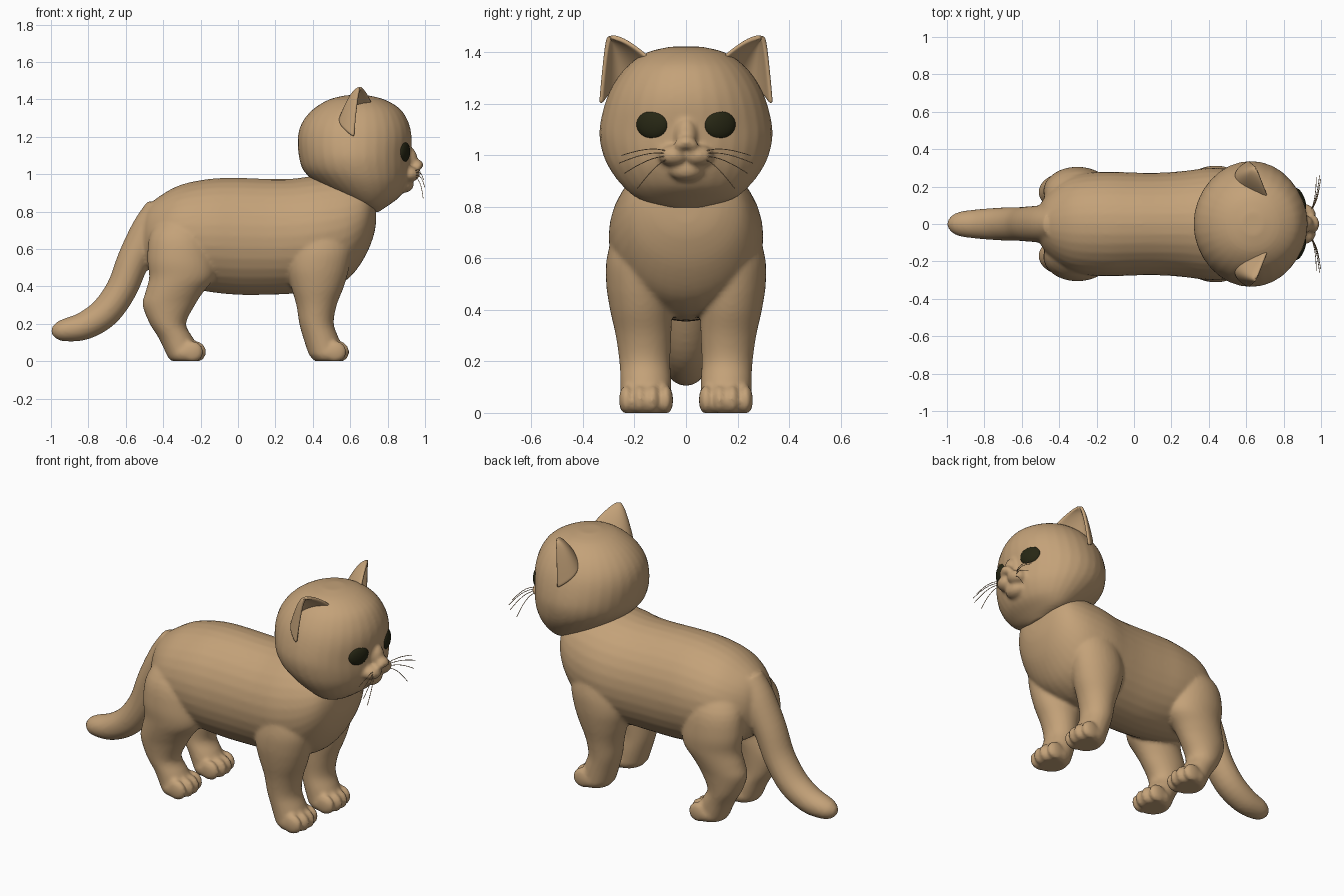
import bpy, bmesh, math
from mathutils import Vector, Matrix

if "Cube" in bpy.data.objects:
    bpy.data.objects.remove(bpy.data.objects["Cube"])


def material(name, rgb):
    m = bpy.data.materials.new(name)
    m.diffuse_color = (*rgb, 1)
    m.use_nodes = True
    m.node_tree.nodes["Principled BSDF"].inputs["Base Color"].default_value = m.diffuse_color
    return m


FUR = material("tan fur", (0.55, 0.36, 0.19))
DARK = material("dark eye", (0.02, 0.02, 0.007))


def spline(rows, n=4):
    """Catmull-Rom interpolation of rows of numbers."""
    out = []
    for i in range(len(rows) - 1):
        a, b = rows[max(i - 1, 0)], rows[i]
        c, d = rows[i + 1], rows[min(i + 2, len(rows) - 1)]
        for k in range(n):
            t = k / n
            out.append([0.5 * (2 * q + (r - p) * t + (2 * p - 5 * q + 4 * r - s) * t * t
                               + (3 * q - p - 3 * r + s) * t ** 3)
                        for p, q, r, s in zip(a, b, c, d)])
    return out + [list(rows[-1])]


def loft(bm, rings, sides=32):
    """Closed skin through rings of (centre, axis u, axis v)."""
    loops = []
    for c, u, v in rings:
        loops.append([bm.verts.new(c + u * math.cos(a) + v * math.sin(a))
                      for a in (2 * math.pi * i / sides for i in range(sides))])
    for a, b in zip(loops, loops[1:]):
        for i in range(sides):
            j = (i + 1) % sides
            bm.faces.new((a[i], a[j], b[j], b[i]))
    bm.faces.new(loops[0])
    bm.faces.new(loops[-1])


def upright(bm, rows, side=1):
    """Loft along z from rows (z, x, y, rx, ry)."""
    loft(bm, [(Vector((x, y * side, z)), Vector((rx, 0, 0)), Vector((0, ry, 0)))
              for z, x, y, rx, ry in spline(rows)])


def ball(bm, c, r, turn=0):
    mat = Matrix.Translation(c) @ Matrix.Rotation(turn, 4, 'Z') @ Matrix.Diagonal((*r, 1))
    bmesh.ops.create_uvsphere(bm, u_segments=32, v_segments=20, radius=1, matrix=mat)


def finish(bm, name, mat):
    bmesh.ops.recalc_face_normals(bm, faces=bm.faces[:])
    for f in bm.faces:
        f.smooth = True
    me = bpy.data.meshes.new(name)
    bm.to_mesh(me)
    bm.free()
    me.materials.append(mat)
    ob = bpy.data.objects.new(name, me)
    bpy.context.collection.objects.link(ob)
    return ob


def blend(ob, voxel, steps):
    """Fuse overlapping volumes into one soft skin."""
    r = ob.modifiers.new("fuse", 'REMESH')
    r.mode = 'VOXEL'
    r.voxel_size = voxel
    r.use_smooth_shade = True
    s = ob.modifiers.new("soften", 'SMOOTH')
    s.factor = 0.5
    s.iterations = steps


# Torso: x, top z, bottom z, half width
body = bmesh.new()
torso = [(-.52, .74, .57, .06), (-.48, .83, .50, .14), (-.40, .895, .44, .22),
         (-.30, .945, .40, .265), (-.15, .975, .37, .28), (0, .98, .355, .275),
         (.15, .975, .355, .275), (.28, .975, .36, .285), (.40, .99, .37, .30),
         (.50, 1.0, .39, .295), (.60, 1.0, .45, .27), (.68, .98, .56, .22),
         (.725, .93, .67, .14), (.738, .86, .74, .05)]
loft(body, [(Vector((x, 0, (t + b) / 2)), Vector((0, w, 0)), Vector((0, 0, (t - b) / 2)))
            for x, t, b, w in spline(torso)])

# Tail: x, z, radius in the side plane, radius across
tail = spline([(-.40, .80, .10, .09), (-.47, .70, .10, .10), (-.555, .55, .088, .095),
               (-.62, .39, .083, .09), (-.71, .262, .082, .088), (-.82, .19, .075, .08),
               (-.92, .167, .062, .068), (-.97, .165, .045, .048), (-.997, .168, .016, .016)])
rings = []
for i, (x, z, r, w) in enumerate(tail):
    a, b = tail[max(i - 1, 0)], tail[min(i + 1, len(tail) - 1)]
    d = Vector((b[0] - a[0], 0, b[1] - a[1])).normalized()
    rings.append((Vector((x, 0, z)), Vector((-d.z, 0, d.x)) * r, Vector((0, w, 0))))
loft(body, rings)

# Legs: z, x, y, rx, ry
front_leg = [(.78, .46, .13, .08, .06), (.70, .45, .17, .14, .105), (.60, .445, .183, .165, .125),
             (.50, .43, .185, .165, .125), (.40, .425, .175, .142, .12), (.30, .42, .165, .108, .108),
             (.20, .42, .16, .092, .099), (.12, .445, .156, .095, .099), (.03, .475, .155, .095, .10)]
hind_leg = [(.80, -.31, .10, .09, .09), (.68, -.31, .155, .16, .125), (.55, -.305, .175, .18, .13),
            (.45, -.30, .18, .175, .12), (.37, -.34, .175, .155, .11), (.30, -.37, .17, .14, .10),
            (.20, -.375, .165, .097, .092), (.12, -.33, .158, .092, .092), (.03, -.29, .155, .09, .095)]
for side in (1, -1):
    for rows, px in ((front_leg, .485), (hind_leg, -.28)):
        upright(body, rows, side)
        ball(body, (px, .155 * side, .045), (.10, .104, .07))
        for k in range(4):
            dy = (k - 1.5) * .051
            ball(body, (px + .058 - abs(dy) * .3, .155 * side + dy, .05), (.06, .029, .058))
for v in body.verts:          # flat soles
    v.co.z = max(v.co.z, 0)
blend(finish(body, "body", FUR), .011, 5)

# Head: z, back x, front x, half width
head = bmesh.new()
skull = [(.797, .70, .75, .06), (.83, .62, .80, .18), (.88, .52, .865, .245), (.95, .42, .905, .298),
         (1.02, .35, .92, .327), (1.10, .325, .922, .336), (1.20, .32, .928, .315),
         (1.28, .345, .91, .28), (1.35, .405, .865, .225), (1.40, .49, .78, .15), (1.422, .58, .69, .06)]
upright(head, [(z, (a + b) / 2, 0, (b - a) / 2, w) for z, a, b, w in skull])
# Muzzle, chin, nose and bridge
for side in (1, -1):
    ball(head, (.912, .047 * side, 1.0), (.06, .06, .043))
    ball(head, (.962, .026 * side, 1.04), (.022, .022, .018))
ball(head, (.885, 0, .945), (.055, .07, .045))
ball(head, (.955, 0, 1.05), (.037, .04, .028))
ball(head, (.915, 0, 1.075), (.045, .045, .07))
blend(finish(head, "head", FUR), .010, 4)

# Ears: curved cupped sheets between an inner and an outer edge
inner, back, outer = Vector((.72, .135, 1.37)), Vector((.45, .25, 1.35)), Vector((.625, .33, 1.24))
tip = Vector((.655, .297, 1.462))
ear = bmesh.new()
NU, NV = 14, 14
grid = []
for j in range(NV + 1):
    v = -.2 + 1.195 * j / NV
    w = (1 - v) ** .6

    def edge(p):
        q = tip + (p - tip) * w
        q.z = p.z + (tip.z - p.z) * v
        return q
    a, b, c = edge(inner), edge(back), edge(outer)
    grid.append([ear.verts.new(a * (1 - u) ** 2 + b * 2 * u * (1 - u) + c * u * u)
                 for u in (i / NU for i in range(NU + 1))])
for j in range(NV):
    for i in range(NU):
        ear.faces.new((grid[j][i], grid[j][i + 1], grid[j + 1][i + 1], grid[j + 1][i]))
ears = finish(ear, "ears", FUR)
sol = ears.modifiers.new("thickness", 'SOLIDIFY')
sol.thickness = .018
sol.offset = 0
mir = ears.modifiers.new("pair", 'MIRROR')
mir.use_axis = (False, True, False)
ears.modifiers.new("round", 'SUBSURF').levels = 1

# Eyes
eyes = bmesh.new()
for side in (1, -1):
    ball(eyes, (.886, .13 * side, 1.12), (.027, .066, .057), .37 * side)
finish(eyes, "eyes", DARK)

# Whiskers: thin bent curves
cu = bpy.data.curves.new("whiskers", 'CURVE')
cu.dimensions = '3D'
cu.bevel_depth = .0018
cu.bevel_resolution = 1
for side in (1, -1):
    for k, end in enumerate([(.975, .25, 1.0), (.992, .26, .97), (.998, .24, .93), (.99, .19, .87)]):
        s = Vector((.945, .07, 1.015 - k * .01))
        e = Vector(end)
        sp = cu.splines.new('POLY')
        sp.points.add(8)
        for i, p in enumerate(sp.points):
            t = i / 8
            q = s.lerp(e, t) + Vector((.012, 0, .02)) * 4 * t * (1 - t) * (1 - t * .5)
            p.co = (min(q.x, .998), q.y * side, q.z, 1)
cu.materials.append(FUR)
bpy.context.collection.objects.link(bpy.data.objects.new("whiskers", cu))
